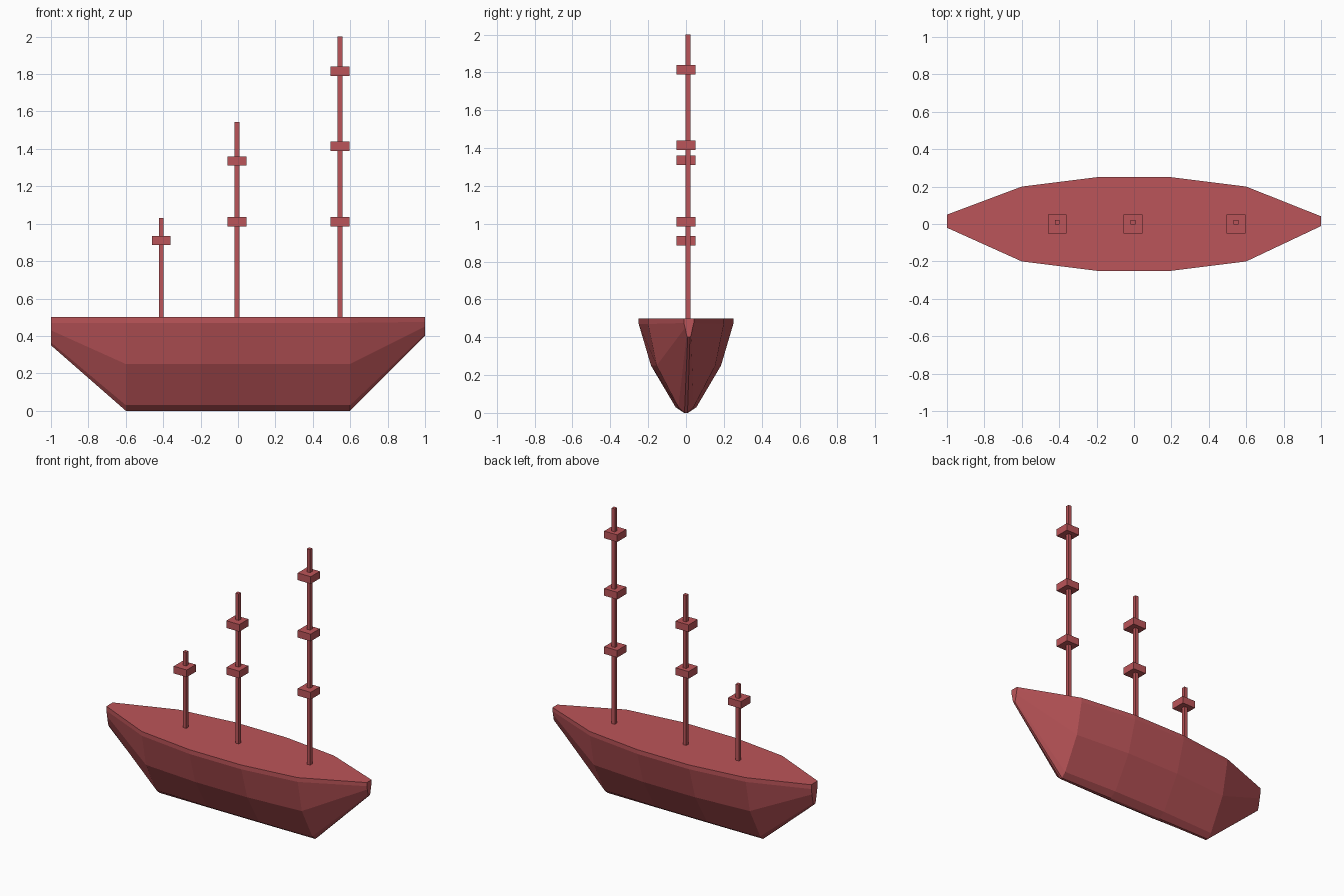
import bpy, bmesh

if "Cube" in bpy.data.objects:
    bpy.data.objects.remove(bpy.data.objects["Cube"])

red = bpy.data.materials.new("painted_red")
red.diffuse_color = (0.50, 0.09, 0.10, 1)
red.use_nodes = True
red.node_tree.nodes["Principled BSDF"].inputs["Base Color"].default_value = red.diffuse_color


def finish(name, bm):
    bmesh.ops.recalc_face_normals(bm, faces=bm.faces)
    me = bpy.data.meshes.new(name)
    bm.to_mesh(me)
    bm.free()
    me.materials.append(red)
    ob = bpy.data.objects.new(name, me)
    bpy.context.collection.objects.link(ob)
    return ob


def box(name, centre, size):
    bm = bmesh.new()
    bmesh.ops.create_cube(bm, size=1)
    for v in bm.verts:
        v.co = [c + p * s for c, p, s in zip(centre, v.co, size)]
    return finish(name, bm)


# Hull cross-sections: x, centre y, then (half width, z) from keel to deck
mid = [(0.010, 0), (0.055, 0.03), (0.185, 0.25), (0.25, 0.47), (0.25, 0.50)]
end = [(0.008, 0), (0.040, 0.03), (0.155, 0.25), (0.20, 0.47), (0.20, 0.50)]
stern = [(0.008, 0.35), (0.015, 0.365), (0.028, 0.43), (0.035, 0.47), (0.035, 0.50)]
bow = [(0.006, 0.40), (0.012, 0.41), (0.020, 0.45), (0.026, 0.475), (0.026, 0.50)]
stations = [(-1, 0.015, stern), (-0.6, 0, end), (-0.2, 0, mid),
            (0.2, 0, mid), (0.6, 0, end), (1, 0.015, bow)]

bm = bmesh.new()
rings = []
for x, yc, prof in stations:
    pts = [(-w, z) for w, z in reversed(prof)] + prof
    rings.append([bm.verts.new((x, yc + y, z)) for y, z in pts])
n = len(rings[0])
for a, b in zip(rings, rings[1:]):
    for i in range(n):
        j = (i + 1) % n
        bm.faces.new((a[i], a[j], b[j], b[i]))
bm.faces.new(rings[0])
bm.faces.new(rings[-1])
finish("hull", bm)

# Masts with their square platforms
masts = [("rear", -0.41, 1.03, [0.91]),
         ("middle", -0.005, 1.545, [1.01, 1.335]),
         ("front", 0.545, 2.0, [1.01, 1.415, 1.815])]
for name, x, top, platforms in masts:
    box(f"{name}_mast", (x, 0.01, (0.49 + top) / 2), (0.025, 0.025, top - 0.49))
    for k, z in enumerate(platforms, 1):
        box(f"{name}_mast_platform_{k}", (x, 0, z), (0.10, 0.10, 0.05))
